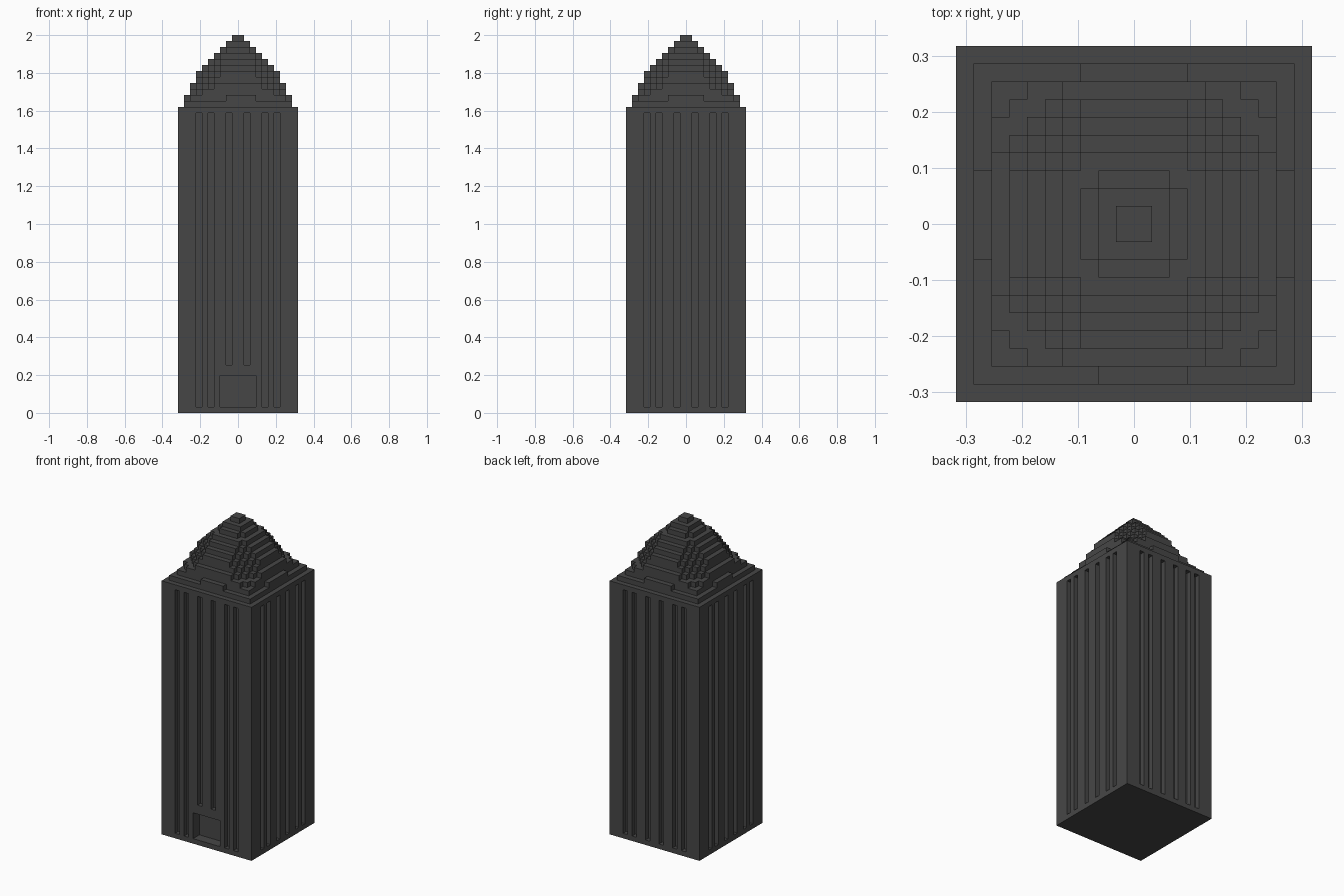
import bpy, bmesh

if "Cube" in bpy.data.objects:
    bpy.data.objects.remove(bpy.data.objects["Cube"], do_unlink=True)

U = 2 / 63  # one block

stone = bpy.data.materials.new("dark_grey_stone")
stone.use_nodes = True
COLOUR = (0.062, 0.062, 0.062, 1)
stone.diffuse_color = COLOUR
stone.node_tree.nodes["Principled BSDF"].inputs["Base Color"].default_value = COLOUR


def make_object(name, bm):
    bmesh.ops.recalc_face_normals(bm, faces=bm.faces)
    mesh = bpy.data.meshes.new(name)
    bm.to_mesh(mesh)
    bm.free()
    mesh.materials.append(stone)
    obj = bpy.data.objects.new(name, mesh)
    bpy.context.collection.objects.link(obj)
    return obj


def add_prism(bm, outline, z0, z1):
    """Extrude a flat outline, all measured in blocks."""
    base = bm.faces.new([bm.verts.new((x * U, y * U, z0 * U)) for x, y in outline])
    top = bmesh.ops.extrude_face_region(bm, geom=[base], use_keep_orig=True)["geom"]
    bmesh.ops.translate(bm, vec=(0, 0, (z1 - z0) * U),
                        verts=[v for v in top if isinstance(v, bmesh.types.BMVert)])


def turn(points, quarter):
    for _ in range(quarter):
        points = [(-y, x) for x, y in points]
    return points


def side_box(bm, quarter, a, b, inner, outer, z0, z1):
    """Box on one side; quarter 0 is the front, then +x, back and -x."""
    box = [(a, -outer), (b, -outer), (b, -inner), (a, -inner)]
    add_prism(bm, turn(box, quarter), z0, z1)


def stepped_outline(r, c):
    """Square of half-width r with stair-stepped corners starting at c."""
    corner = [(r, c)]
    for k in range(r - c):
        corner += [(r - k - 1, c + k), (r - k - 1, c + k + 1)]
    return [p for q in range(4) for p in turn(corner, q)]


# Tower shaft
bm = bmesh.new()
add_prism(bm, stepped_outline(10, 10), 0, 51)
shaft = make_object("tower_shaft", bm)

# Vertical window slots on every side, and the entrance at the front
bm = bmesh.new()
for quarter in range(4):
    for a in (-7, -5, -2, 1, 4, 6):
        over_door = quarter == 0 and a in (-2, 1)
        side_box(bm, quarter, a, a + 1, 9, 11, 8 if over_door else 1, 50)
side_box(bm, 0, -3, 3, 8, 11, 1, 6.2)
cutter = make_object("slot_cutter", bm)
cutter.hide_render = True

cut = shaft.modifiers.new("slots", "BOOLEAN")
cut.operation = "DIFFERENCE"
cut.solver = "EXACT"
cut.object = cutter
graph = bpy.context.evaluated_depsgraph_get()
shaft.data = bpy.data.meshes.new_from_object(shaft.evaluated_get(graph))
shaft.modifiers.clear()
bpy.data.objects.remove(cutter, do_unlink=True)

# Stepped roof: half-width and corner start of each one-block tier
TIERS = [(9, 9), (8, 8), (8, 6), (8, 4), (7, 4), (7, 3), (6, 3),
         (5, 3), (4, 3), (3, 2), (2, 2), (1, 1)]
bm = bmesh.new()
for i, (r, c) in enumerate(TIERS):
    add_prism(bm, stepped_outline(r, c), 51 + i, 52 + i)
make_object("stepped_roof", bm)

# Low raised ledge in the middle of each eave
bm = bmesh.new()
for quarter, (a, b) in enumerate([(-2, 3), (-3, 3), (-3, 3), (-3, 2)]):
    side_box(bm, quarter, a, b, 8, 9, 52, 53)
make_object("eave_ledges", bm)
